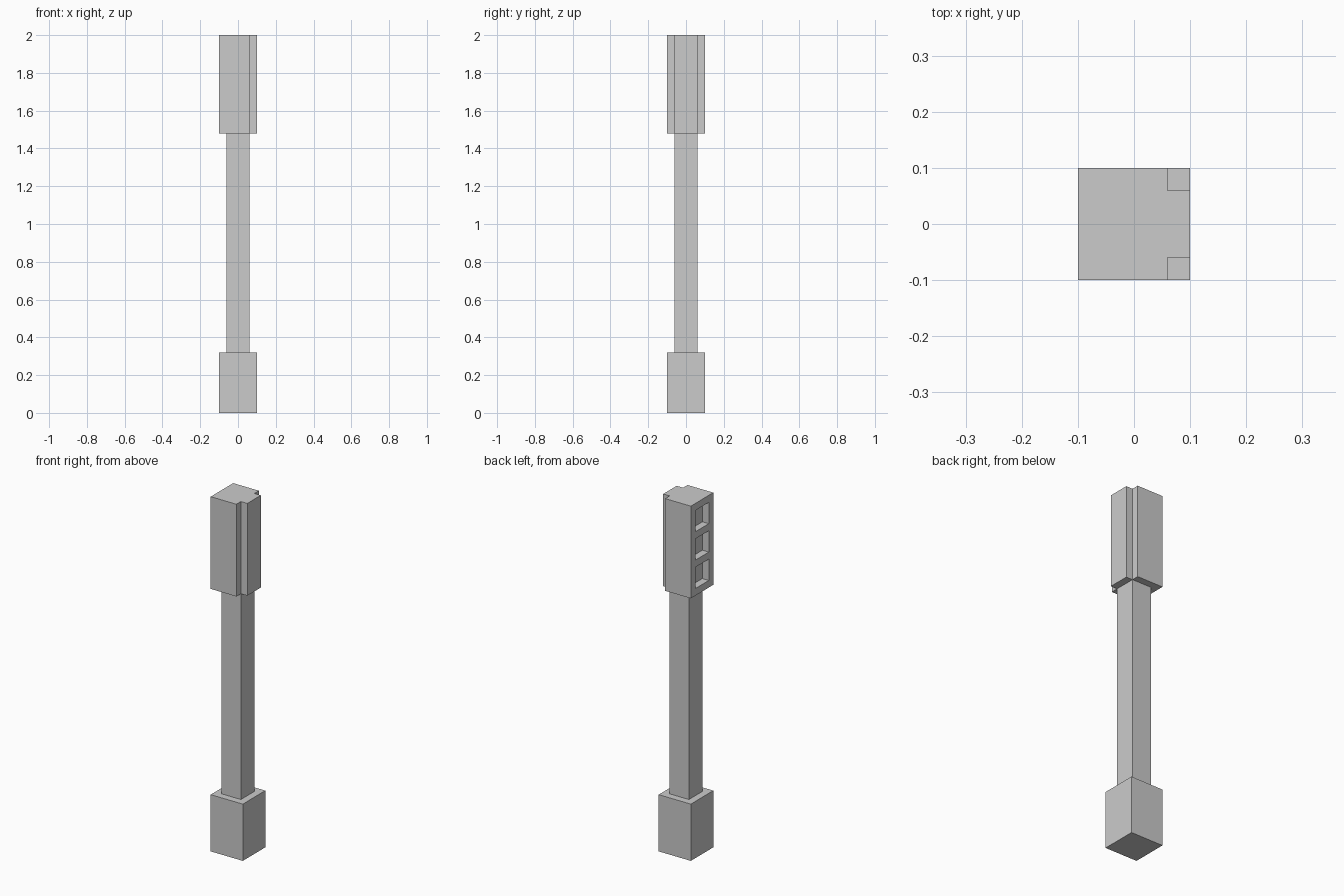
import bpy
import bmesh

if "Cube" in bpy.data.objects:
    bpy.data.objects.remove(bpy.data.objects["Cube"])


def prism(name, outline, z0, z1, caps=True):
    """Extrude a counter-clockwise xy outline from z0 to z1."""
    bm = bmesh.new()
    low = [bm.verts.new((x, y, z0)) for x, y in outline]
    high = [bm.verts.new((x, y, z1)) for x, y in outline]
    n = len(outline)
    for i in range(n):
        j = (i + 1) % n
        bm.faces.new((low[i], low[j], high[j], high[i]))
    if caps:
        bm.faces.new(low[::-1])
        bm.faces.new(high)
    mesh = bpy.data.meshes.new(name)
    bm.to_mesh(mesh)
    bm.free()
    obj = bpy.data.objects.new(name, mesh)
    bpy.context.collection.objects.link(obj)
    return obj


def rect(x0, x1, y0, y1):
    return [(x0, y0), (x1, y0), (x1, y1), (x0, y1)]


R, r = 0.10, 0.06   # outer half width, shaft / notch half width

# Base block and slim shaft (shaft ends are hidden by its neighbours)
prism("base_block", rect(-R, R, -R, R), 0, 0.32)
prism("shaft", rect(-r, r, -r, r), 0.32, 1.48, caps=False)

# Head block with the two +x corners notched out
head = prism("head_block",
             [(-R, -R), (r, -R), (r, -r), (R, -r),
              (R, r), (r, r), (r, R), (-R, R)], 1.48, 2.0)

# Three square pockets sunk into the -x face of the head
for i in range(3):
    z = 1.52 + 0.16 * i
    cutter = prism(f"pocket_cutter_{i + 1}", rect(-R - 0.05, -r, -r, r), z, z + 0.12)
    cutter.hide_render = True
    cutter.hide_set(True)
    cut = head.modifiers.new(f"pocket_{i + 1}", 'BOOLEAN')
    cut.operation = 'DIFFERENCE'
    cut.solver = 'EXACT'
    cut.object = cutter
